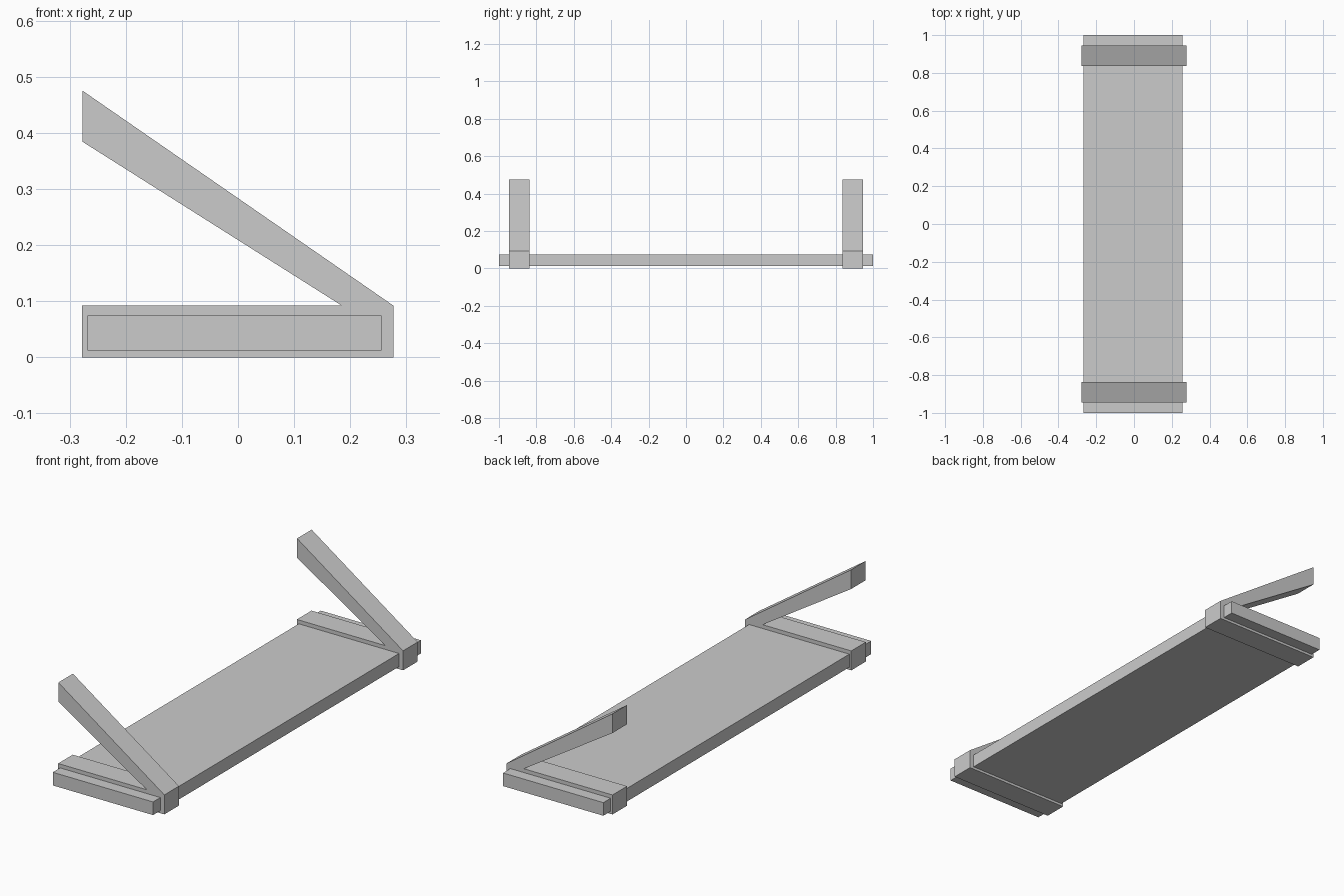
import bpy, bmesh

if "Cube" in bpy.data.objects:
    bpy.data.objects.remove(bpy.data.objects["Cube"])


def extrude_profile(name, points, y0, y1):
    """Closed x-z outline extruded from y0 to y1."""
    mesh = bpy.data.meshes.new(name)
    bm = bmesh.new()
    face = bm.faces.new([bm.verts.new((x, y0, z)) for x, z in points])
    ext = bmesh.ops.extrude_face_region(bm, geom=[face])
    verts = [v for v in ext["geom"] if isinstance(v, bmesh.types.BMVert)]
    bmesh.ops.translate(bm, verts=verts, vec=(0, y1 - y0, 0))
    bmesh.ops.recalc_face_normals(bm, faces=bm.faces)
    bm.to_mesh(mesh)
    bm.free()
    obj = bpy.data.objects.new(name, mesh)
    bpy.context.collection.objects.link(obj)
    return obj


# Shelf board running the full length
extrude_profile("shelf_board",
                [(-0.268, 0.012), (0.256, 0.012), (0.256, 0.074), (-0.268, 0.074)],
                -1.0, 1.0)

# Brackets: flat bar around the board with a sloping strut rising to the wall
bracket = [(-0.278, 0), (0.277, 0), (0.277, 0.092), (-0.277, 0.475),
           (-0.277, 0.384), (0.185, 0.092), (-0.278, 0.092)]
for side, y in (("front", -0.891), ("back", 0.891)):
    extrude_profile(side + "_bracket", bracket, y - 0.0545, y + 0.0545)
